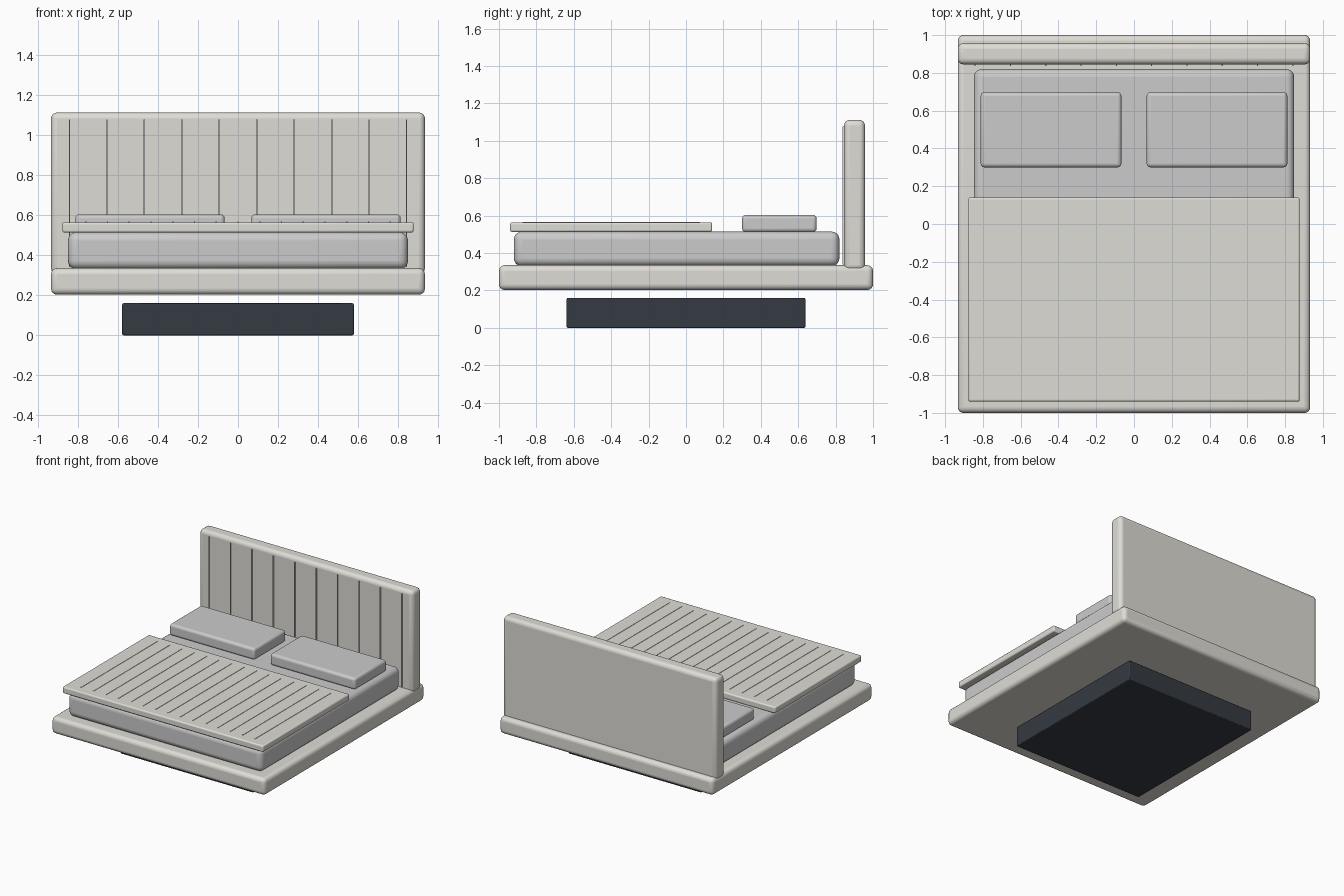
import bpy, math

if "Cube" in bpy.data.objects:
    bpy.data.objects.remove(bpy.data.objects["Cube"])

def material(name, rgb):
    m = bpy.data.materials.new(name)
    m.diffuse_color = (*rgb, 1)
    m.use_nodes = True
    m.node_tree.nodes["Principled BSDF"].inputs["Base Color"].default_value = m.diffuse_color
    return m

cream = material("cream_fabric", (0.74, 0.72, 0.67))
dark = material("dark_plinth", (0.035, 0.043, 0.055))
linen = material("grey_linen", (0.55, 0.55, 0.56))

def box(name, x, y, z, mat, bevel=0.0, segments=4):
    """Box from (min, max) ranges, with rounded edges."""
    loc = [(a + b) / 2 for a, b in (x, y, z)]
    bpy.ops.mesh.primitive_cube_add(size=1, location=loc)
    ob = bpy.context.object
    ob.name = name
    ob.scale = [b - a for a, b in (x, y, z)]
    bpy.ops.object.transform_apply(location=False, rotation=False, scale=True)
    ob.data.materials.append(mat)
    if bevel:
        mod = ob.modifiers.new("rounded_edges", 'BEVEL')
        mod.width = bevel
        mod.segments = segments
        bpy.ops.object.shade_smooth_by_angle(angle=math.radians(35))
    return ob

# Base: recessed plinth and padded platform
box("plinth", (-0.578, 0.578), (-0.638, 0.638), (0, 0.16), dark, 0.006, 2)
box("platform", (-0.933, 0.933), (-1, 1), (0.203, 0.335), cream, 0.03)

# Headboard with vertical seams on its front
box("headboard", (-0.933, 0.933), (0.845, 0.957), (0.305, 1.112), cream, 0.03)
for i in range(10):
    x = (i - 4.5) * 0.187
    box(f"headboard_seam_{i + 1}", (x - 0.003, x + 0.003), (0.837, 0.85),
        (0.34, 1.077), cream)

# Mattress and pillows
box("mattress", (-0.848, 0.848), (-0.92, 0.82), (0.33, 0.515), linen, 0.042, 5)
for side, s in (("left", -1), ("right", 1)):
    xs = sorted((s * 0.067, s * 0.812))
    box(f"{side}_pillow", xs, (0.30, 0.698), (0.512, 0.604), linen, 0.02)

# Blanket with stitched lines running lengthwise
box("blanket", (-0.877, 0.877), (-0.94, 0.14), (0.513, 0.564), cream, 0.01, 3)
for i in range(15):
    x = (i - 7) * 0.1085
    box(f"blanket_seam_{i + 1}", (x - 0.003, x + 0.003), (-0.873, 0.075),
        (0.56, 0.567), cream)
